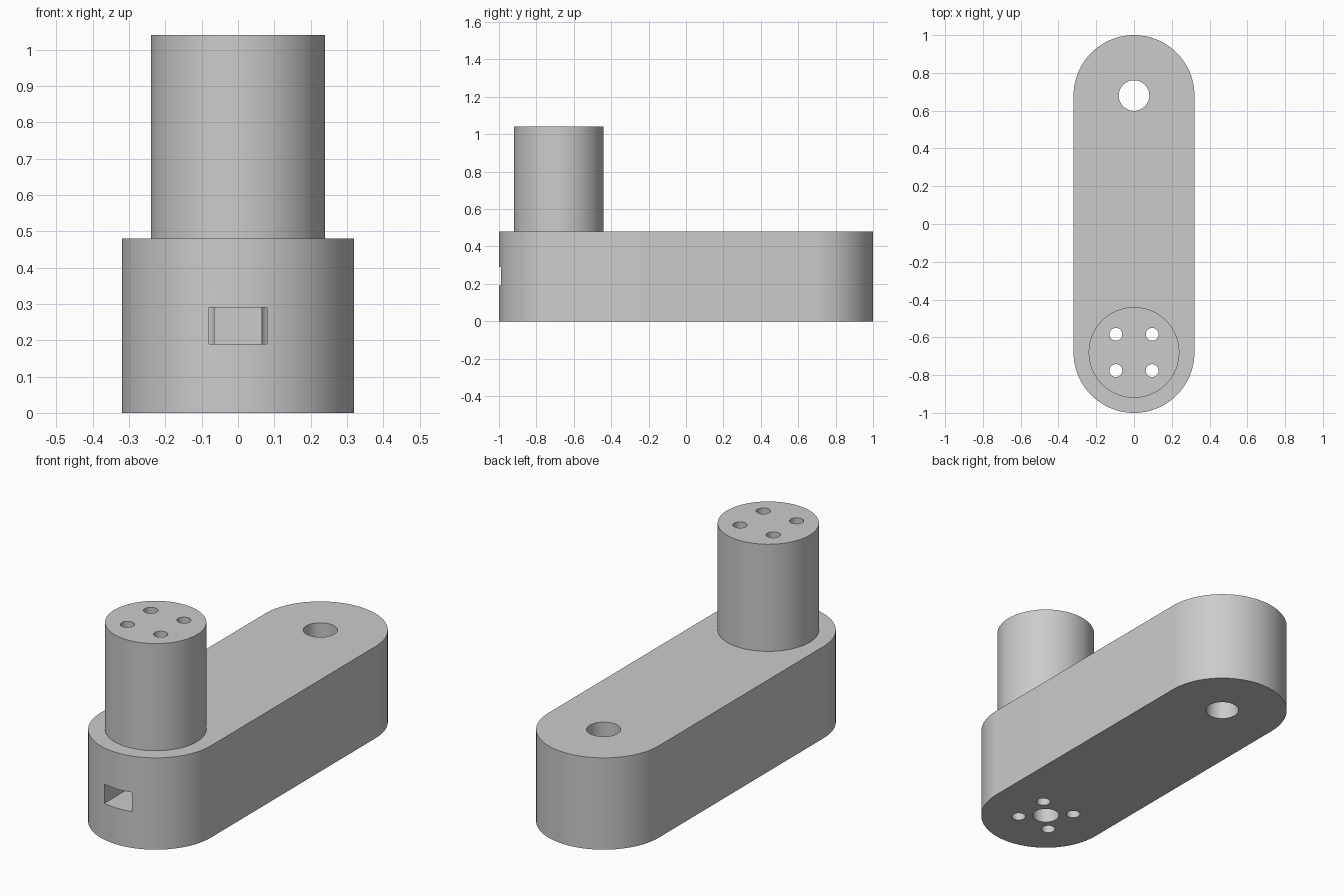
import bpy
import bmesh
from math import radians, pi, cos, sin

cube = bpy.data.objects.get("Cube")
if cube:
    bpy.data.objects.remove(cube, do_unlink=True)

grey = bpy.data.materials.new("light grey")
grey.use_nodes = True
GREY = (0.6, 0.6, 0.6, 1)
grey.diffuse_color = GREY
grey.node_tree.nodes["Principled BSDF"].inputs["Base Color"].default_value = GREY

AXIS = 0.68      # distance of each pivot axis from the middle
ARM_R = 0.32
ARM_H = 0.48
GRIP_R = 0.24
TOP = 1.04


def prism(name, outline, z0, z1):
    """Extrude a flat outline from z0 up to z1."""
    bm = bmesh.new()
    base = bm.faces.new([bm.verts.new((x, y, z0)) for x, y in outline])
    top = bmesh.ops.extrude_face_region(bm, geom=[base])["geom"]
    verts = [v for v in top if isinstance(v, bmesh.types.BMVert)]
    bmesh.ops.translate(bm, verts=verts, vec=(0, 0, z1 - z0))
    bmesh.ops.recalc_face_normals(bm, faces=bm.faces)
    mesh = bpy.data.meshes.new(name)
    bm.to_mesh(mesh)
    bm.free()
    obj = bpy.data.objects.new(name, mesh)
    bpy.context.collection.objects.link(obj)
    return obj


def arc(cx, cy, r, start, sweep, steps):
    return [(cx + r * cos(start + sweep * i / steps),
             cy + r * sin(start + sweep * i / steps)) for i in range(steps + 1)]


def circle(cx, cy, r, steps=48):
    return arc(cx, cy, r, 0, 2 * pi, steps)[:-1]


def finish(obj, cutters):
    """Cut the openings, then colour and shade the part."""
    bpy.ops.object.select_all(action="DESELECT")
    obj.select_set(True)
    bpy.context.view_layer.objects.active = obj
    for cutter in cutters:
        mod = obj.modifiers.new("cut", "BOOLEAN")
        mod.operation = "DIFFERENCE"
        mod.solver = "EXACT"
        mod.object = cutter
        bpy.ops.object.modifier_apply(modifier=mod.name)
    obj.data.materials.clear()
    obj.data.materials.append(grey)
    for face in obj.data.polygons:
        face.material_index = 0
    bpy.ops.object.shade_smooth_by_angle(angle=radians(30))


# Arm with two round ends, and the upright grip
arm = prism("crank_arm", arc(0, AXIS, ARM_R, 0, pi, 48) + arc(0, -AXIS, ARM_R, pi, pi, 48),
            0, ARM_H)
grip = prism("grip_post", circle(0, -AXIS, GRIP_R, 96), ARM_H, TOP)

# Four screw holes right through the grip and arm
screw_holes = [prism("screw_hole_cutter", circle(sx * 0.096, -AXIS + sy * 0.096, 0.034, 32),
                     -0.1, TOP + 0.1) for sx in (-1, 1) for sy in (-1, 1)]

# Shaft hole at the back, blind bolt hole below the grip, nut slot at the front
shaft_hole = prism("shaft_hole_cutter", circle(0, AXIS, 0.081), -0.1, ARM_H + 0.1)
bolt_hole = prism("bolt_hole_cutter", circle(0, -AXIS, 0.065), -0.1, 0.4)
nut_slot = prism("nut_slot_cutter",
                 [(-0.08, -1.1), (0.08, -1.1), (0.08, -0.6), (-0.08, -0.6)], 0.19, 0.29)

finish(arm, screw_holes + [shaft_hole, bolt_hole, nut_slot])
finish(grip, screw_holes)

for cutter in screw_holes + [shaft_hole, bolt_hole, nut_slot]:
    bpy.data.objects.remove(cutter, do_unlink=True)
